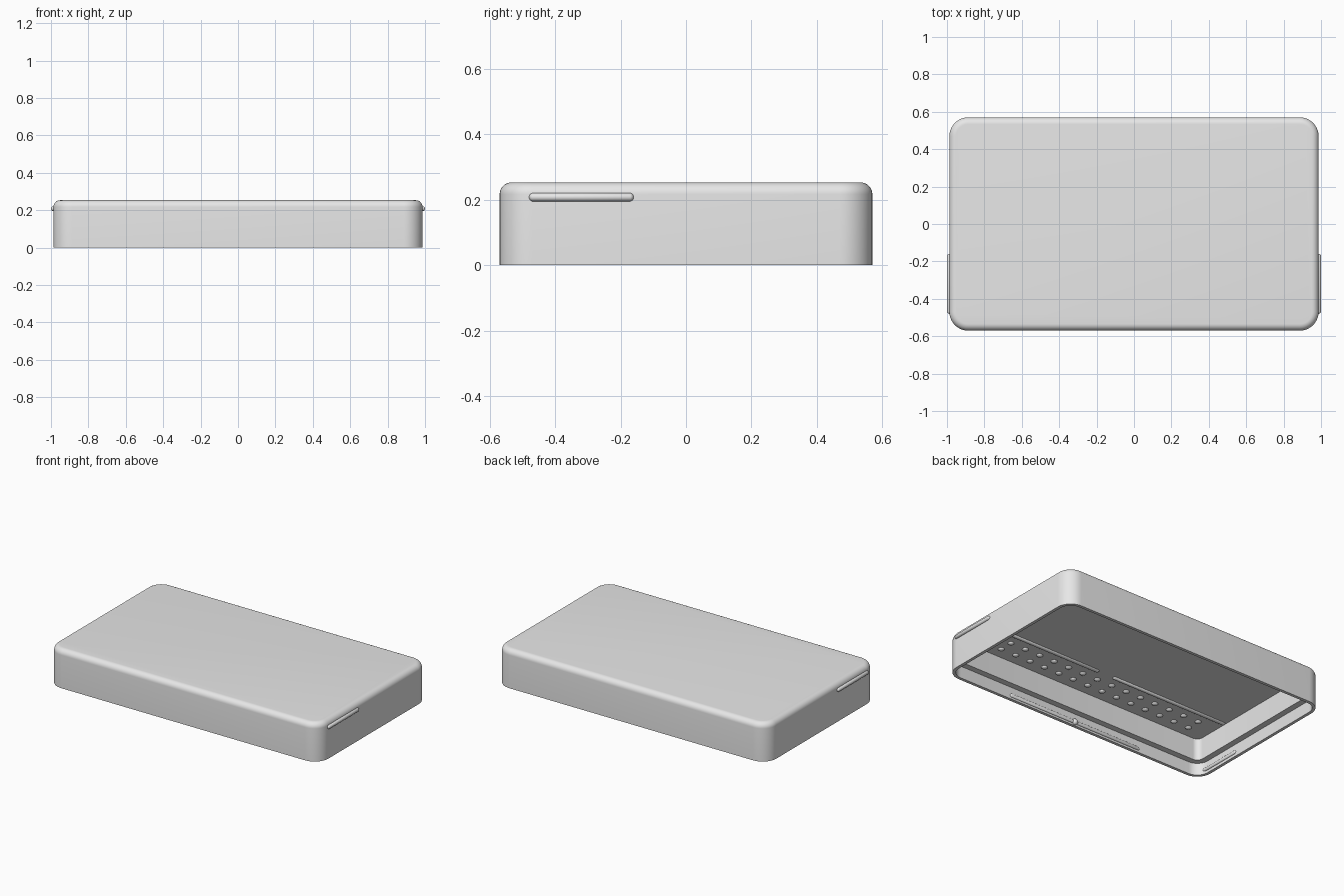
import bpy, bmesh, math
from mathutils import Vector

cube = bpy.data.objects.get("Cube")
if cube:
    bpy.data.objects.remove(cube, do_unlink=True)

HALF_X, HALF_Y, HEIGHT = 0.987, 0.57, 0.253
CORNER, EDGE = 0.1, 0.036
RIM, WALL, LEDGE_Z, CEILING = 0.02, 0.06, 0.08, 0.225

grey = bpy.data.materials.new("plain grey")
grey.use_nodes = True
grey.diffuse_color = (0.8, 0.8, 0.8, 1)
grey.node_tree.nodes["Principled BSDF"].inputs["Base Color"].default_value = (0.8, 0.8, 0.8, 1)


def finish(name, bm):
    bmesh.ops.recalc_face_normals(bm, faces=bm.faces)
    mesh = bpy.data.meshes.new(name)
    bm.to_mesh(mesh)
    bm.free()
    mesh.materials.append(grey)
    obj = bpy.data.objects.new(name, mesh)
    bpy.context.collection.objects.link(obj)
    bpy.ops.object.select_all(action="DESELECT")
    obj.select_set(True)
    bpy.context.view_layer.objects.active = obj
    bpy.ops.object.shade_smooth_by_angle(angle=math.radians(35))
    return obj


def rounded_loop(bm, inset, z, steps=10):
    """Rounded rectangle of vertices, offset inwards from the outline."""
    r = CORNER - inset
    cx, cy = HALF_X - CORNER, HALF_Y - CORNER
    verts = []
    for q, (sx, sy) in enumerate([(1, 1), (-1, 1), (-1, -1), (1, -1)]):
        for i in range(steps + 1):
            a = (q + i / steps) * math.pi / 2
            verts.append(bm.verts.new((sx * cx + r * math.cos(a), sy * cy + r * math.sin(a), z)))
    return verts


def capsule(name, start, end, radius, squash=(1, 1, 1)):
    """Rod with round ends, flattened along chosen axes."""
    start, end = Vector(start), Vector(end)
    axis = end - start
    bm = bmesh.new()
    bmesh.ops.create_uvsphere(bm, u_segments=16, v_segments=12, radius=radius)
    for v in bm.verts:
        v.co.z += math.copysign(axis.length / 2, v.co.z) if abs(v.co.z) > 1e-5 else 0
    # The equator ring lies midway along the straight part
    turn = axis.to_track_quat("Z", "Y")
    middle = (start + end) / 2
    for v in bm.verts:
        p = turn @ v.co
        v.co = middle + Vector(p[i] * squash[i] for i in range(3))
    return finish(name, bm)


# Open-bottomed shell: ceiling, stepped inner wall, rim, outer wall, rounded top
profile = [(WALL, CEILING), (WALL, LEDGE_Z), (RIM, LEDGE_Z), (RIM, 0), (0, 0)]
for i in range(9):
    a = i / 8 * math.pi / 2
    profile.append((EDGE * (1 - math.cos(a)), HEIGHT - EDGE + EDGE * math.sin(a)))
bm = bmesh.new()
loops = [rounded_loop(bm, inset, z) for inset, z in profile]
for lower, upper in zip(loops, loops[1:]):
    for i in range(len(lower)):
        j = (i + 1) % len(lower)
        bm.faces.new((lower[i], lower[j], upper[j], upper[i]))
bm.faces.new(loops[0])
bm.faces.new(loops[-1])
finish("cover_shell", bm)

# Grip bars outside, catch ribs inside, long ceiling ribs: one of each per side
for side, word in ((1, "left"), (-1, "right")):
    x = side * HALF_X
    capsule(word + "_grip_bar", (x, -0.467, 0.208), (x, -0.173, 0.208), 0.013)
    x = side * (HALF_X - RIM)
    capsule(word + "_catch_rib", (x, -0.5, 0.03), (x, -0.22, 0.03), 0.012, (0.7, 1, 1))
    capsule(word + "_ceiling_rib", (side * 0.07, -0.26, CEILING),
            (side * 0.91, -0.26, CEILING), 0.014, (1, 1, 0.8))

# Front catch rib with its central round stud
y = RIM - HALF_Y
capsule("front_catch_rib", (-0.49, y, 0.025), (0.49, y, 0.025), 0.012, (1, 0.7, 1))
bm = bmesh.new()
bmesh.ops.create_uvsphere(bm, u_segments=16, v_segments=10, radius=0.02)
bmesh.ops.translate(bm, verts=bm.verts, vec=(0, y, 0.025))
finish("front_catch_stud", bm)

# Two rows of small domes under the ceiling
bm = bmesh.new()
for y in (-0.34, -0.43):
    for i in range(15):
        made = bmesh.ops.create_uvsphere(bm, u_segments=12, v_segments=8, radius=0.02)["verts"]
        bmesh.ops.scale(bm, verts=made, vec=(1, 1, 0.6))
        bmesh.ops.translate(bm, verts=made, vec=((i - 7) * 0.112, y, CEILING))
finish("ceiling_domes", bm)
